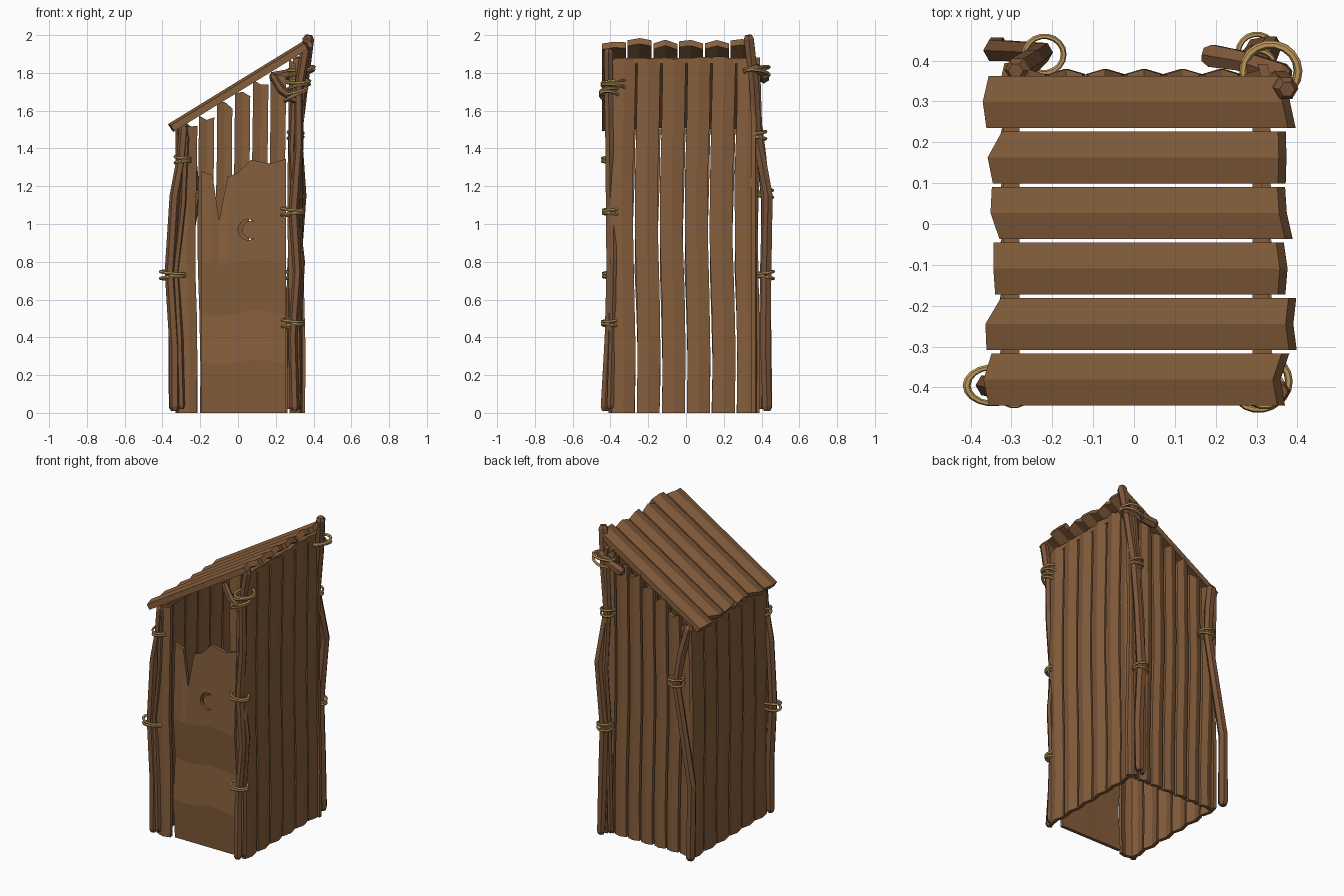
import bpy, bmesh, math, random
from mathutils import Vector as V

random.seed(4)
if "Cube" in bpy.data.objects:
    bpy.data.objects.remove(bpy.data.objects["Cube"])


def material(name, rgb):
    m = bpy.data.materials.new(name)
    m.use_nodes = True
    m.diffuse_color = (*rgb, 1)
    m.node_tree.nodes["Principled BSDF"].inputs["Base Color"].default_value = (*rgb, 1)
    return m


WOOD = material("brown wood", (0.235, 0.112, 0.045))
POLE = material("dark pole wood", (0.20, 0.092, 0.042))
ROPE = material("tan rope", (0.56, 0.35, 0.12))


def finish(name, bm, mat):
    bmesh.ops.recalc_face_normals(bm, faces=bm.faces)
    me = bpy.data.meshes.new(name)
    bm.to_mesh(me)
    bm.free()
    me.materials.append(mat)
    ob = bpy.data.objects.new(name, me)
    bpy.context.collection.objects.link(ob)
    return ob


def slab(name, front, back, mat):
    """Closed sheet between two matching grids of points."""
    bm = bmesh.new()
    f = [[bm.verts.new(p) for p in row] for row in front]
    b = [[bm.verts.new(p) for p in row] for row in back]
    n, m = len(f), len(f[0])
    for i in range(n - 1):
        for j in range(m - 1):
            for g in (f, b):
                bm.faces.new((g[i][j], g[i][j + 1], g[i + 1][j + 1], g[i + 1][j]))
        for j in (0, m - 1):
            bm.faces.new((f[i][j], f[i + 1][j], b[i + 1][j], b[i][j]))
    for j in range(m - 1):
        for i in (0, n - 1):
            bm.faces.new((f[i][j], f[i][j + 1], b[i][j + 1], b[i][j]))
    return finish(name, bm, mat)


def plank(name, a, b, across, out, width, thick, ridge, jag, sway=0.0):
    """Ridged board from a to b; jag = roughness of its start and end."""
    a, b, across, out = V(a), V(b), V(across), V(out)
    along = (b - a).normalized()
    ends = [[random.uniform(-j, j) for _ in range(3)] for j in jag]
    rows = 7
    front, back = [], []
    for i in range(rows):
        t = i / (rows - 1)
        shift = sway * math.sin(t * 7.5 + 0.4) + random.uniform(-1, 1) * sway * 0.2
        fr, bk = [], []
        for j in range(3):
            p = a.lerp(b, t) + across * ((j - 1) * width / 2 + shift)
            if i == 0:
                p += along * ends[0][j]
            if i == rows - 1:
                p += along * ends[1][j]
            p += out * (ridge if j == 1 else 0)
            fr.append(p + out * thick / 2)
            bk.append(p - out * thick / 2)
        front.append(fr)
        back.append(bk)
    return slab(name, front, back, WOOD)


def pole(name, pts, r=0.026, sides=6):
    """Crooked pole with chamfered ends."""
    pts = [V(p) for p in pts]
    d0, d1 = (pts[1] - pts[0]).normalized(), (pts[-1] - pts[-2]).normalized()
    path = [pts[0], pts[0] + d0 * 0.02] + pts[1:-1] + [pts[-1] - d1 * 0.02, pts[-1]]
    bm = bmesh.new()
    rings = []
    for i, p in enumerate(path):
        d = (path[min(i + 1, len(path) - 1)] - path[max(i - 1, 0)]).normalized()
        u = d.cross(V((0, 1, 0))).normalized()
        w = d.cross(u)
        k = r * (0.65 if i in (0, len(path) - 1) else random.uniform(0.9, 1.1))
        rings.append([bm.verts.new(p + (u * math.cos(s) + w * math.sin(s)) * k)
                      for s in (math.tau * q / sides for q in range(sides))])
    for lo, hi in zip(rings, rings[1:]):
        for q in range(sides):
            bm.faces.new((lo[q], lo[q - 1], hi[q - 1], hi[q]))
    bm.faces.new(rings[0])
    bm.faces.new(rings[-1])
    return finish(name, bm, POLE)


def rope(name, centre, rx=0.055, ry=0.048, tilt=0.0):
    """Two loose loops of rope around a pole."""
    for k in (-1, 1):
        bpy.ops.mesh.primitive_torus_add(
            major_segments=18, minor_segments=6, major_radius=1, minor_radius=0.15,
            location=V(centre) + V((0, 0, k * 0.013)),
            rotation=(0.12 * k, tilt + 0.08 * k, 0))
        ob = bpy.context.object
        ob.name = name
        ob.scale = (rx, ry, 0.055)
        ob.data.materials.append(ROPE)
        bpy.ops.object.shade_smooth_by_angle()


def roof_z(x):
    return 1.51 + 0.614 * (x + 0.34)


# Roof boards, running up the slope
up = V((-0.614, 0, 1)).normalized()
for i in range(6):
    y = -0.381 + i * 0.136
    plank("roof_board", (-0.335, y, roof_z(-0.335)), (0.375, y, roof_z(0.375)),
          (0, 1, 0), up, 0.127, 0.036, 0.014, (0.025, 0.025))

# Beams under the roof
for x in (-0.3, 0.31):
    plank("roof_beam", (x, -0.38, roof_z(x) - 0.045), (x, 0.36, roof_z(x) - 0.045),
          (1, 0, 0), (0, 0, 1), 0.04, 0.03, 0, (0, 0))

# Side walls
for name, x in (("left_wall_board", 0.315), ("right_wall_board", -0.305)):
    s = math.copysign(1, x)
    for i in range(6):
        y = -0.335 + i * 0.132
        plank(name, (x, y, 0), (x, y, roof_z(x) - 0.035), (0, 1, 0), (s, 0, 0),
              0.121, 0.024, 0.014, (0, 0.01), 0.008)

# Back wall
for i in range(7):
    x = -0.258 + i * 0.095
    plank("back_wall_board", (x, 0.355, 0), (x - 0.008, 0.355, roof_z(x) - 0.05),
          (1, 0, 0), (0, 1, 0), 0.081, 0.024, 0.012, (0, 0.022), 0.006)

# Front board beside the door
plank("front_board", (-0.262, -0.385, 0), (-0.264, -0.385, roof_z(-0.26) - 0.035),
      (1, 0, 0), (0, -1, 0), 0.085, 0.024, 0.012, (0, 0.01), 0.006)

# Door: bowed sheet with a broken top edge
top = [(-0.195, 1.28), (-0.135, 1.26), (-0.1, 1.02), (-0.055, 1.25), (0, 1.27),
       (0.07, 1.34), (0.17, 1.32), (0.255, 1.345)]
bands = [(0, -0.38), (0.27, -0.4), (0.53, -0.378), (0.8, -0.4)]
front = [[V((x, y, z + (0.015 * math.sin(x * 16) if z else 0))) for x, _ in top]
         for z, y in bands]
front.append([V((x, -0.38, z)) for x, z in top])
back = [[p + V((0, 0.022, 0)) for p in row] for row in front]
door = slab("door", front, back, WOOD)

# Crescent opening cut through the door
arc = [(0.055 * math.cos(a), 0.055 * math.sin(a))
       for a in (math.radians(60 + 20 * k) for k in range(13))]
arc += [(0.014 + 0.047 * math.cos(a), 0.047 * math.sin(a))
        for a in (math.radians(280 - 20 * k) for k in range(11))]
bm = bmesh.new()
face = bm.faces.new([bm.verts.new((0.055 + x, -0.45, 0.97 + z)) for x, z in arc])
ext = bmesh.ops.extrude_face_region(bm, geom=[face])
bmesh.ops.translate(bm, vec=(0, 0.12, 0),
                    verts=[g for g in ext["geom"] if isinstance(g, bmesh.types.BMVert)])
cutter = finish("crescent_cutter", bm, WOOD)
cutter.hide_render = True
mod = door.modifiers.new("crescent", "BOOLEAN")
mod.operation, mod.solver, mod.object = "DIFFERENCE", "EXACT", cutter
bpy.context.view_layer.objects.active = door
bpy.ops.object.modifier_apply(modifier=mod.name)
bpy.data.objects.remove(cutter)

# Corner poles
pole("front_right_pole", [(-0.335, -0.405, 0.01), (-0.335, -0.4, 0.35), (-0.36, -0.395, 0.75),
                          (-0.335, -0.4, 1.15), (-0.3, -0.4, 1.34), (-0.285, -0.4, 1.52)])
pole("front_right_thin_pole", [(-0.3, -0.4, 0.02), (-0.31, -0.4, 0.4), (-0.33, -0.39, 0.75),
                               (-0.29, -0.4, 1.1), (-0.275, -0.4, 1.48)], 0.02)
pole("front_left_pole", [(0.3, -0.43, 0.01), (0.29, -0.41, 0.4), (0.315, -0.4, 0.75),
                         (0.295, -0.4, 1.07), (0.32, -0.405, 1.4), (0.32, -0.41, 1.7),
                         (0.36, -0.41, 1.93)])
pole("front_left_thin_pole", [(0.32, -0.4, 0.02), (0.315, -0.39, 0.45), (0.335, -0.385, 0.8),
                              (0.3, -0.385, 1.1), (0.285, -0.4, 1.4), (0.3, -0.4, 1.75)], 0.02)
pole("front_brace", [(0.18, -0.4, 1.79), (0.23, -0.41, 1.71), (0.31, -0.42, 1.65)], 0.022)
pole("back_left_pole", [(0.32, 0.43, 0.01), (0.315, 0.42, 0.35), (0.3, 0.425, 0.73),
                        (0.335, 0.435, 1.15), (0.31, 0.375, 1.47), (0.345, 0.36, 1.75),
                        (0.375, 0.33, 2.0)], 0.029)
pole("back_left_thin_pole", [(0.27, 0.4, 0.02), (0.28, 0.41, 0.73), (0.3, 0.42, 1.1),
                             (0.3, 0.385, 1.5), (0.32, 0.375, 1.8)], 0.02)
pole("back_brace", [(0.17, 0.415, 1.77), (0.26, 0.4, 1.79), (0.38, 0.36, 1.83)], 0.029)
pole("back_right_pole", [(-0.335, 0.43, 0.01), (-0.34, 0.425, 0.5), (-0.225, 0.42, 1.14),
                         (-0.25, 0.4, 1.35), (-0.29, 0.375, 1.53)], 0.029)

# Rope bindings
for spot in ((-0.345, -0.395, 0.73, 0.065), (-0.293, -0.4, 1.34, 0.042),
             (0.29, -0.4, 0.475, 0.055), (0.29, -0.395, 1.065, 0.058),
             (0.3, 0.42, 0.73, 0.045), (0.305, 0.38, 1.47, 0.042),
             (-0.22, 0.415, 1.16, 0.048)):
    rope("rope_binding", spot[:3], spot[3], 0.045)
rope("brace_rope", (0.305, -0.405, 1.69), 0.062, 0.05, -0.35)
rope("brace_rope", (0.32, -0.385, 1.74), 0.06, 0.06, -0.15)
rope("brace_rope", (0.335, 0.375, 1.81), 0.068, 0.065, -0.2)
